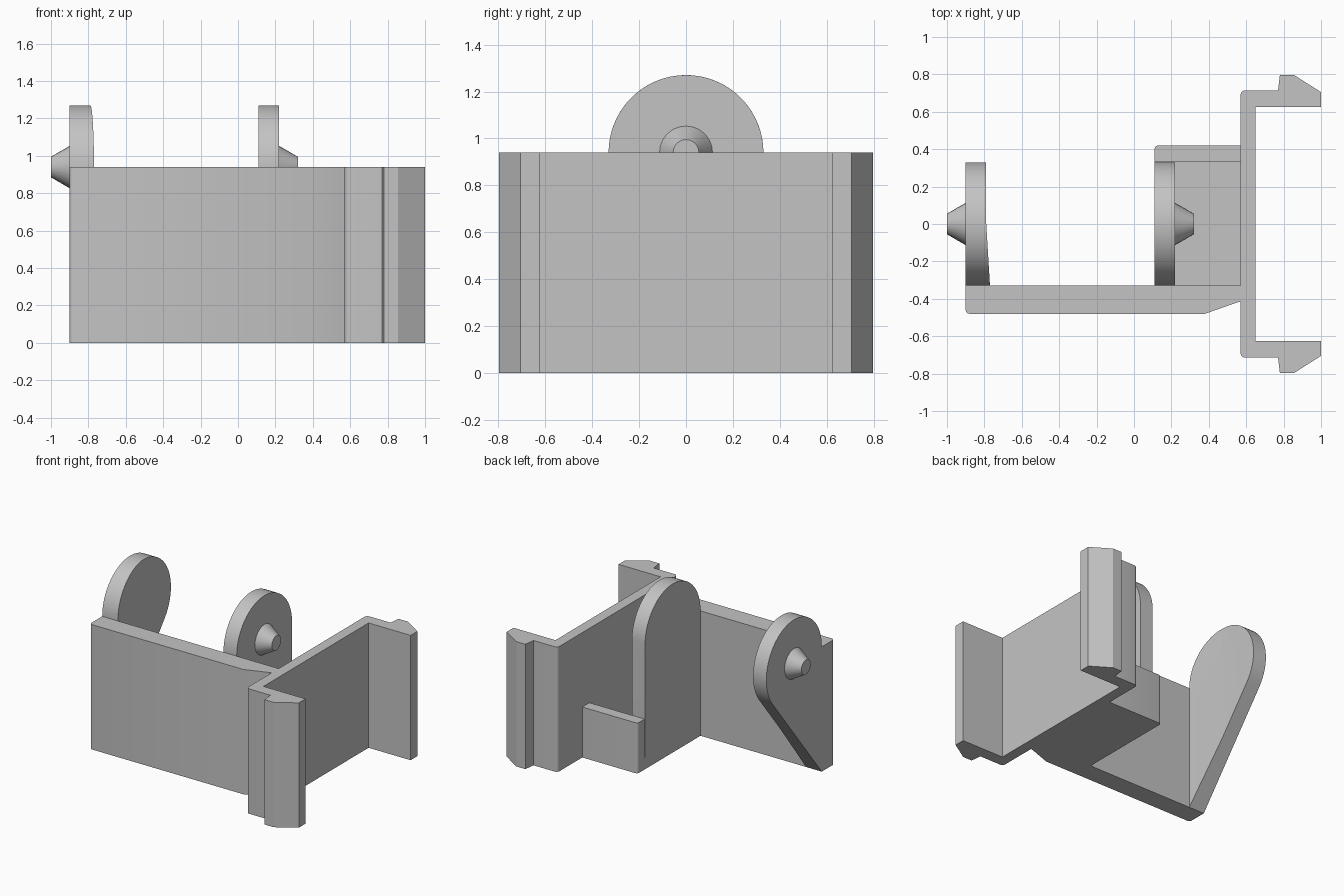
import bpy, bmesh
from math import sin, cos, radians, atan2, asin, hypot, pi
from mathutils import Vector, Matrix

cube = bpy.data.objects.get("Cube")
if cube:
    bpy.data.objects.remove(cube)

grey = bpy.data.materials.new("plain grey")
grey.use_nodes = True
grey.diffuse_color = (0.55, 0.55, 0.55, 1)
grey.node_tree.nodes["Principled BSDF"].inputs["Base Color"].default_value = (0.55, 0.55, 0.55, 1)

H = 0.94       # wall height, also the height of the pivot
R = 0.33       # ear radius


def arc(cx, cy, r, start, end, steps):
    """Points on an arc, angles in degrees."""
    angles = [radians(start + (end - start) * i / steps) for i in range(steps + 1)]
    return [(cx + r * cos(a), cy + r * sin(a)) for a in angles]


def finish(name, bm):
    bmesh.ops.recalc_face_normals(bm, faces=bm.faces)
    mesh = bpy.data.meshes.new(name)
    bm.to_mesh(mesh)
    bm.free()
    mesh.materials.append(grey)
    obj = bpy.data.objects.new(name, mesh)
    bpy.context.collection.objects.link(obj)
    bpy.ops.object.select_all(action='DESELECT')
    obj.select_set(True)
    bpy.context.view_layer.objects.active = obj
    bpy.ops.object.shade_smooth_by_angle(angle=radians(30))
    return obj


def prism(profile, place, depth):
    """Extrude a flat profile; place maps a profile point to 3D."""
    bm = bmesh.new()
    face = bm.faces.new([bm.verts.new(place(p)) for p in profile])
    side = bmesh.ops.extrude_face_region(bm, geom=[face])["geom"]
    bmesh.ops.translate(bm, verts=[v for v in side if isinstance(v, bmesh.types.BMVert)], vec=depth)
    return bm


def upright(name, profile, height):
    return finish(name, prism(profile, lambda p: (p[0], p[1], 0), Vector((0, 0, height))))


def ear(profile, x0, x1):
    return prism(profile, lambda p: (x0, p[0], p[1]), Vector((x1 - x0, 0, 0)))


def pin(name, x, direction):
    bm = bmesh.new()
    turn = Matrix.Translation((x + direction * 0.05, 0, H)) @ Matrix.Rotation(direction * pi / 2, 4, 'Y')
    bmesh.ops.create_cone(bm, cap_ends=True, segments=24, radius1=0.113,
                          radius2=0.055, depth=0.1, matrix=turn)
    finish(name, bm)


# Back plate with a barbed clip arm at each end
half = [(0.65, 0.625), (1, 0.625), (1, 0.705), (0.855, 0.797), (0.78, 0.797), (0.77, 0.715)]
half += arc(0.595, 0.69, 0.025, 90, 180, 4)
upright("clip_bracket", half + [(x, -y) for x, y in reversed(half)], H)

# Front wall, sloping back where it meets the bracket
wall = [(-0.9, -R), (0.57, -R), (0.57, -0.415), (0.55, -0.42), (0.38, -0.48)]
wall += arc(-0.88, -0.46, 0.02, 270, 180, 4)
upright("front_wall", wall, H)

# Low box between inner ear and bracket: floor and rear lip
upright("box_floor", [(0.11, -R), (0.57, -R), (0.57, 0.34), (0.11, 0.34)], 0.09)
lip = [(0.57, 0.335), (0.57, 0.42)] + arc(0.13, 0.4, 0.02, 90, 180, 4) + [(0.11, 0.335)]
upright("rear_lip", lip, 0.38)

# Inner ear: straight sides with a round top
finish("inner_ear", ear([(-R, 0), (R, 0)] + arc(0, H, R, 0, 180, 32), 0.11, 0.22))
pin("inner_pin", 0.22, 1)

# Outer ear: lower edge runs straight from the wall's foot, tangent to the round
slope = atan2(H, R) - asin(R / hypot(R, H))
start = slope * 180 / pi - 90
bm = ear([(-R, 0)] + arc(0, H, R, start, 180, 40), -0.9, -0.79)
bmesh.ops.bisect_plane(bm, geom=bm.verts[:] + bm.edges[:] + bm.faces[:],
                       plane_co=(0, 0, 0), plane_no=(0, 1, 0))
for v in bm.verts:      # thicken the inside towards the wall
    if v.co.x > -0.8 and v.co.y < 0:
        v.co.x -= v.co.y / R * 0.02
finish("outer_ear", bm)
pin("outer_pin", -0.9, -1)
